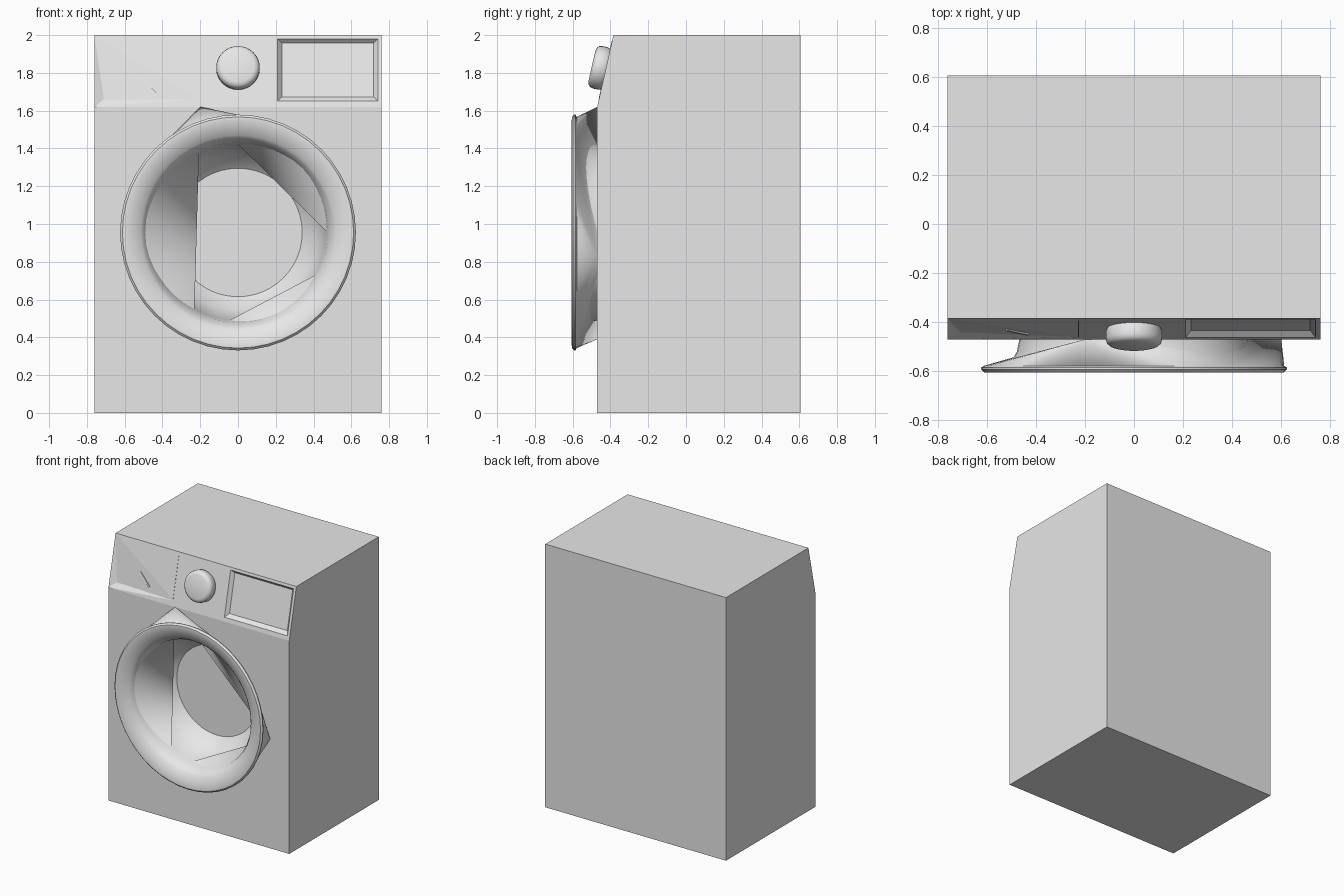
import bpy
import bmesh
import math
from mathutils import Vector

cube = bpy.data.objects.get("Cube")
if cube:
    bpy.data.objects.remove(cube, do_unlink=True)

grey = bpy.data.materials.new("light grey")
grey.use_nodes = True
grey.diffuse_color = (0.8, 0.8, 0.8, 1)
grey.node_tree.nodes["Principled BSDF"].inputs["Base Color"].default_value = (0.8, 0.8, 0.8, 1)

W, BACK, FRONT = 0.76, 0.605, -0.47
PANEL_Z, TOP = 1.62, 2.0
LEAN = 0.225          # how far the control panel leans back per unit of height


def finish(bm, name, smooth=False):
    bmesh.ops.remove_doubles(bm, verts=bm.verts, dist=0.0005)
    bmesh.ops.recalc_face_normals(bm, faces=bm.faces)
    mesh = bpy.data.meshes.new(name)
    bm.to_mesh(mesh)
    bm.free()
    mesh.materials.append(grey)
    obj = bpy.data.objects.new(name, mesh)
    bpy.context.collection.objects.link(obj)
    if smooth:
        bpy.ops.object.select_all(action="DESELECT")
        obj.select_set(True)
        bpy.context.view_layer.objects.active = obj
        bpy.ops.object.shade_smooth_by_angle(angle=math.radians(35))
    return obj


def face(bm, points):
    return bm.faces.new([bm.verts.new(p) for p in points])


def panel(x, z, depth=0.0):
    """Point on the leaning control panel."""
    return Vector((x, FRONT + (z - PANEL_Z) * LEAN + depth, z))


def lathe(bm, profile, steps, centre_z=0.0):
    """Revolve (radius, y) points around the y axis and cap the last ring."""
    rings = []
    for r, y in profile:
        rings.append([bm.verts.new((r * math.cos(a), y, centre_z + r * math.sin(a)))
                      for a in (math.tau * i / steps for i in range(steps))])
    for near, far in zip(rings, rings[1:]):
        for i in range(steps):
            j = (i + 1) % steps
            bm.faces.new((near[i], near[j], far[j], far[i]))
    bm.faces.new(rings[-1])
    return rings


# Cabinet shell, with a three-cornered opening behind the door
corners = [Vector((-0.2, FRONT, PANEL_Z)), Vector((-0.235, FRONT, 0.39)),
           Vector((0.6, FRONT, 0.83))]
a, c, b = corners
bm = bmesh.new()
low_l, low_r = (-W, FRONT, 0), (W, FRONT, 0)
mid_l, mid_r = panel(-W, PANEL_Z), panel(W, PANEL_Z)
top_l, top_r = panel(-W, TOP), panel(W, TOP)
back_ll, back_lr, back_tl, back_tr = [(x, BACK, z) for z in (0, TOP) for x in (-W, W)]
for loop in ((mid_l, low_l, c, a), (low_l, low_r, b, c), (low_r, mid_r, a, b),
             (low_l, mid_l, top_l, back_tl, back_ll),
             (low_r, back_lr, back_tr, top_r, mid_r),
             (back_ll, back_tl, back_tr, back_lr),
             (top_l, top_r, back_tr, back_tl), (low_l, back_ll, back_lr, low_r)):
    face(bm, loop)
finish(bm, "cabinet")

# Control panel with a sunken display window
bm = bmesh.new()
xs = (-0.22, 0.21, 0.74, W)
zs = (PANEL_Z, 1.65, 1.98, TOP)
for i in range(3):
    for j in range(3):
        if (i, j) != (1, 1):
            face(bm, [panel(xs[i], zs[j]), panel(xs[i + 1], zs[j]),
                      panel(xs[i + 1], zs[j + 1]), panel(xs[i], zs[j + 1])])


def window(margin, depth):
    x0, x1, z0, z1 = xs[1] + margin, xs[2] - margin, zs[1] + margin, zs[2] - margin
    return [panel(x0, z0, depth), panel(x1, z0, depth),
            panel(x1, z1, depth), panel(x0, z1, depth)]


outer, inner = window(0, 0), window(0.022, 0.025)
for i in range(4):
    j = (i + 1) % 4
    face(bm, (outer[i], outer[j], inner[j], inner[i]))
face(bm, inner)
finish(bm, "control_panel")

# Soap drawer front with a sloping ledge at its foot
bm = bmesh.new()
p, q, r = panel(-W, PANEL_Z), panel(-0.22, 1.66), panel(-0.71, 1.66, 0.02)
for loop in ((p, q, r), (p, r, top_l), (p, panel(-0.22, PANEL_Z), q),
             (r, q, top_l), (q, panel(-0.22, TOP), top_l)):
    face(bm, loop)
finish(bm, "drawer_front")


def thin_strip(name, start, end, width):
    """Thin raised bar lying on the panel between two (x, z) points."""
    d = Vector((end[0] - start[0], end[1] - start[1])).normalized() * width / 2
    bm = bmesh.new()
    flat = face(bm, [panel(x + s * d.y, z - s * d.x, 0.008)
                     for (x, z), s in ((start, 1), (end, 1), (end, -1), (start, -1))])
    solid = bmesh.ops.extrude_face_region(bm, geom=[flat])
    moved = [v for v in solid["geom"] if isinstance(v, bmesh.types.BMVert)]
    bmesh.ops.translate(bm, verts=moved, vec=(0, -0.01, 0))
    finish(bm, name)


thin_strip("drawer_edge", (-0.226, 1.66), (-0.226, 1.97), 0.005)
thin_strip("drawer_grip", (-0.52, 1.785), (-0.43, 1.70), 0.012)

# Program knob, set square to the leaning panel
bm = bmesh.new()
lathe(bm, ((0.098, 0.02), (0.11, -0.002), (0.115, -0.015), (0.115, -0.045),
           (0.111, -0.06), (0.1, -0.07), (0.085, -0.075)), 32)
knob = finish(bm, "program_knob", True)
knob.location = panel(0, 1.82)
knob.rotation_euler.x = -math.atan(LEAN)

# Door: rolled rim, inward-sloping ring and deep bowl
bm = bmesh.new()
STEPS = 48
rings = lathe(bm, ((0.612, -0.578), (0.624, -0.585), (0.624, -0.592), (0.612, -0.604),
                   (0.595, -0.605), (0.555, -0.592), (0.515, -0.575), (0.5, -0.56),
                   (0.477, -0.52), (0.467, -0.47), (0.45, -0.4), (0.41, -0.31),
                   (0.34, -0.25)), STEPS, 0.955)

# Door skirt fanning from the rim back to the cabinet opening
feet = [bm.verts.new(v) for v in corners]
rim = rings[0]
nearest = [min(feet, key=lambda f: (f.co - v.co).length) for v in rim]
for i in range(STEPS):
    j = (i + 1) % STEPS
    bm.faces.new((rim[i], rim[j], nearest[i]))
    if nearest[i] is not nearest[j]:
        bm.faces.new((rim[j], nearest[j], nearest[i]))
finish(bm, "door", True)
